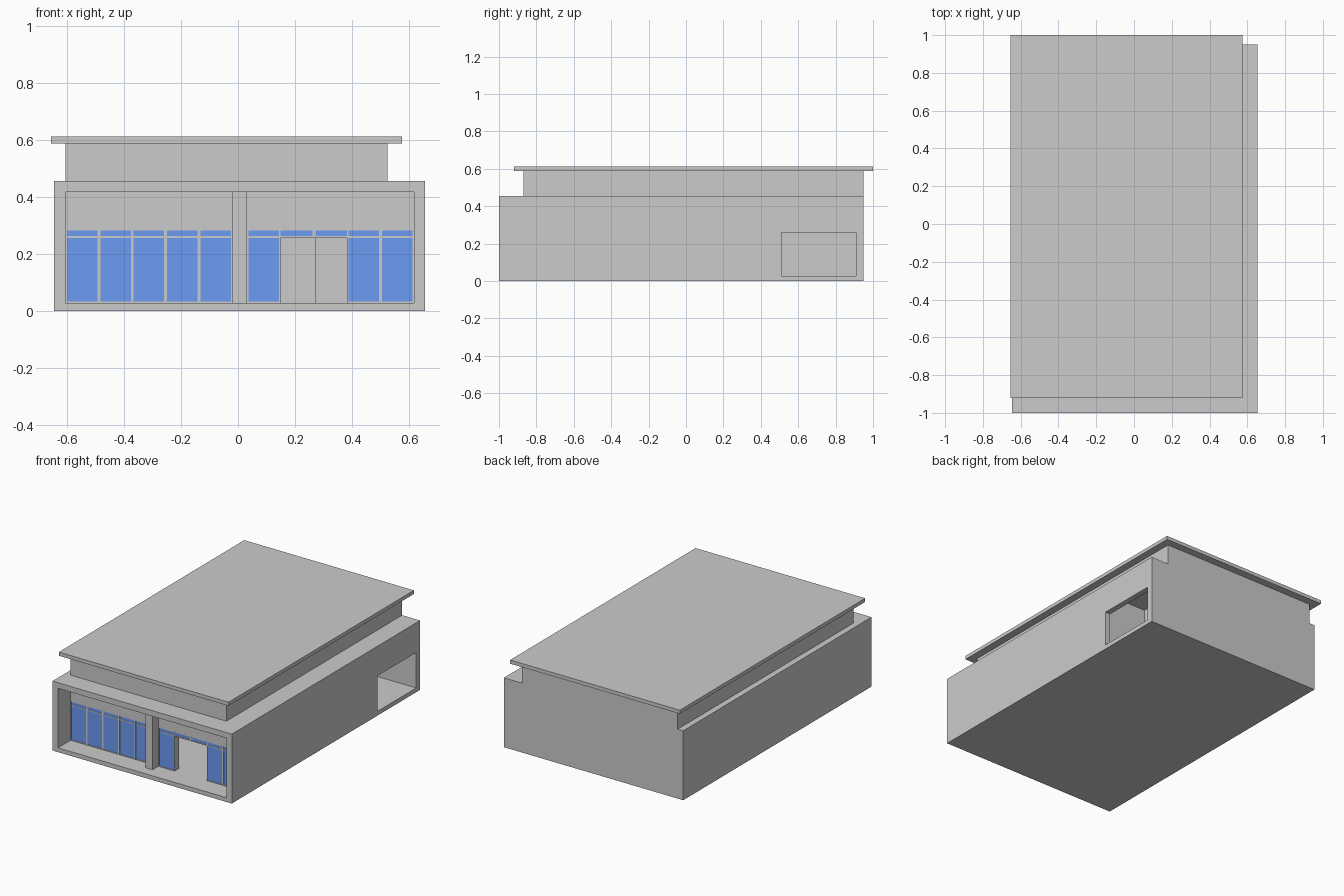
import bpy, bmesh
from mathutils import Vector

if "Cube" in bpy.data.objects:
    bpy.data.objects.remove(bpy.data.objects["Cube"])


def box(name, lo, hi, mat=None):
    """Axis-aligned box from its low corner to its high corner."""
    lo, hi = Vector(lo), Vector(hi)
    bm = bmesh.new()
    bmesh.ops.create_cube(bm, size=1)
    bmesh.ops.scale(bm, vec=hi - lo, verts=bm.verts)
    bmesh.ops.translate(bm, vec=(lo + hi) / 2, verts=bm.verts)
    mesh = bpy.data.meshes.new(name)
    bm.to_mesh(mesh)
    bm.free()
    ob = bpy.data.objects.new(name, mesh)
    bpy.context.collection.objects.link(ob)
    if mat:
        mesh.materials.append(mat)
    return ob


def cut(target, lo, hi):
    """Subtract a box from the target and remove the cutter."""
    cutter = box("cutter", lo, hi)
    cutter.hide_render = True
    mod = target.modifiers.new("cut", 'BOOLEAN')
    mod.operation = 'DIFFERENCE'
    mod.solver = 'EXACT'
    mod.object = cutter
    bpy.context.view_layer.objects.active = target
    bpy.ops.object.modifier_apply(modifier=mod.name)
    bpy.data.objects.remove(cutter)


glass = bpy.data.materials.new("blue_glass")
glass.diffuse_color = (0.15, 0.33, 0.9, 1)
glass.use_nodes = True
glass.node_tree.nodes["Principled BSDF"].inputs["Base Color"].default_value = glass.diffuse_color

X0, X1 = -0.605, 0.618        # inner faces of the side walls
Z0, Z1 = 0.028, 0.418         # floor and ceiling
YF, YB = -0.87, -0.825        # front and back of the shopfront

# Hollow main building with open front and side vehicle opening
shell = box("building_shell", (-0.645, -1, 0), (0.655, 0.95, 0.455))
cut(shell, (X0, -1.1, Z0), (X1, 0.91, Z1))
cut(shell, (0.5, 0.51, Z0), (0.8, 0.91, 0.26))

# Upper storey and overhanging roof slab
box("upper_storey", (-0.605, -0.87, 0.455), (0.525, 0.95, 0.588))
box("roof_slab", (-0.655, -0.92, 0.588), (0.575, 1, 0.612))

# Walls enclosing the rear vehicle bay
box("bay_front_wall", (0.27, 0.43, Z0), (X1, 0.47, Z1))
box("bay_side_wall", (0.27, 0.47, Z0), (0.31, 0.91, Z1))

# Shopfront: wall over the windows and the column between the two bays
box("shopfront_header", (X0, YF, 0.282), (X1, YB, Z1))
box("front_column", (-0.02, -0.93, Z0), (0.032, YB, Z1))

# Window bays: sill, transom, mullions and glass panes
PITCH, BAR, DOOR_TOP = 0.117, 0.005, 0.26
for side, start in (("left", X0), ("right", 0.032)):
    for i in range(5):
        a, b = start + i * PITCH, start + (i + 1) * PITCH
        door = side == "right" and i in (1, 2)
        box(side + "_transom", (a, YF, DOOR_TOP - 0.004), (b, YB, DOOR_TOP + 0.003))
        box(side + "_upper_pane", (a, YF + 0.002, DOOR_TOP + 0.003),
            (b, YB - 0.002, 0.282), glass)
        if not door:
            box(side + "_sill", (a, YF, Z0), (b, YB, 0.033))
            box(side + "_lower_pane", (a, YF + 0.002, 0.033),
                (b, YB - 0.002, DOOR_TOP - 0.004), glass)
    for i in range(6):
        x = start + i * PITCH
        lo = max(x - BAR, start)
        hi = min(x + BAR, start + 5 * PITCH)
        low = DOOR_TOP if side == "right" and i == 2 else Z0
        if side == "right" and i == 1:
            hi = x
        if side == "right" and i == 3:
            lo = x
        box(side + "_mullion", (lo, YF - 0.0005, low), (hi, YB + 0.0005, 0.282))
